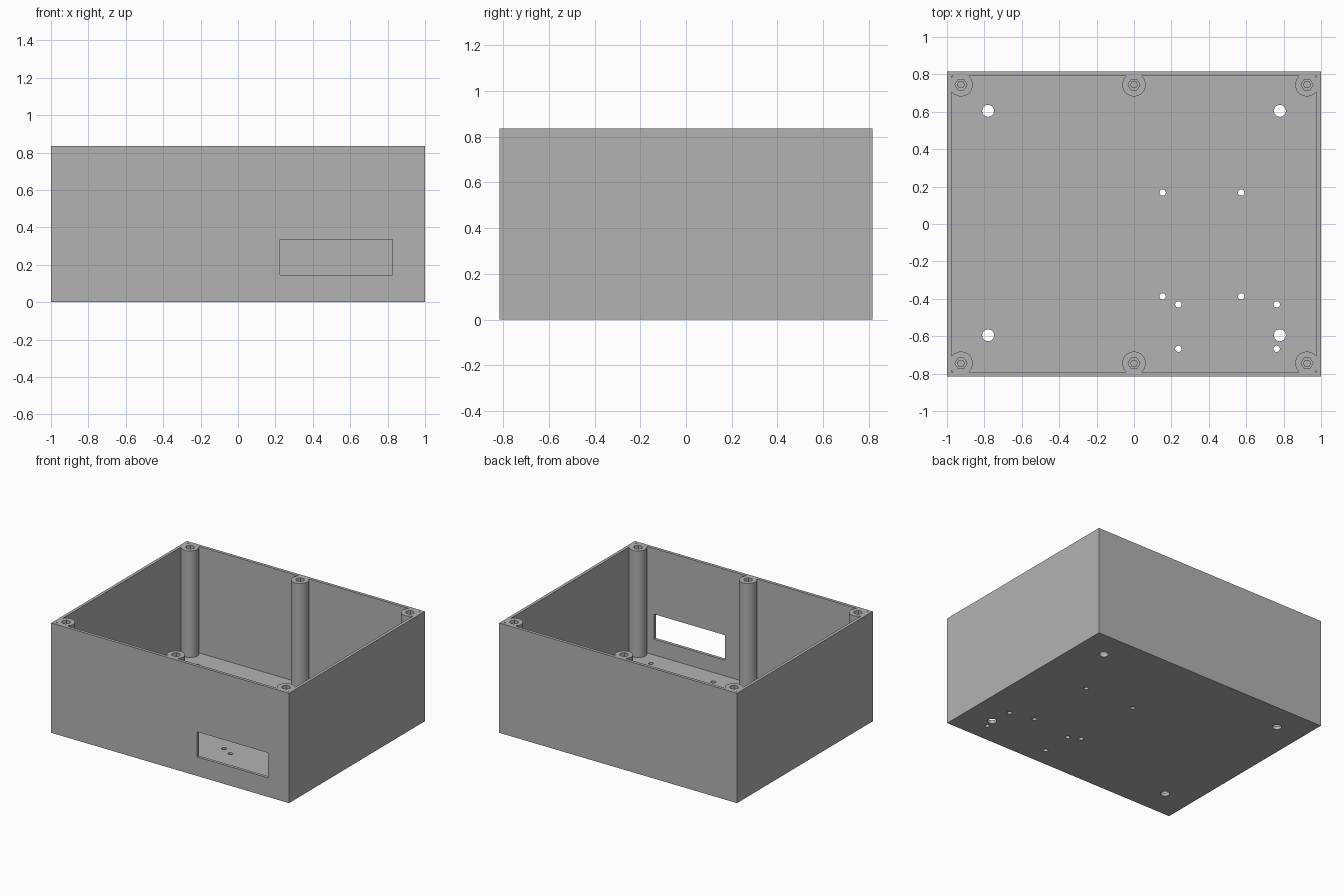
import bpy
import math

cube = bpy.data.objects.get("Cube")
if cube:
    bpy.data.objects.remove(cube, do_unlink=True)

WIDTH, DEPTH, HEIGHT = 2.0, 1.63, 0.835
WALL, FLOOR = 0.023, 0.025

grey = bpy.data.materials.new("plain grey")
grey.use_nodes = True
colour = (0.45, 0.45, 0.45, 1)
grey.diffuse_color = colour
grey.node_tree.nodes["Principled BSDF"].inputs["Base Color"].default_value = colour


def block(name, low, high):
    """Axis-aligned box between two corners."""
    bpy.ops.mesh.primitive_cube_add(size=1, location=[(a + b) / 2 for a, b in zip(low, high)])
    ob = bpy.context.object
    ob.name = name
    ob.scale = [b - a for a, b in zip(low, high)]
    bpy.ops.object.transform_apply(location=True, rotation=False, scale=True)
    ob.data.materials.append(grey)
    return ob


def rod(name, x, y, radius, low, high, sides=32):
    """Upright cylinder with a vertex on the x axis."""
    bpy.ops.mesh.primitive_cylinder_add(vertices=sides, radius=radius, depth=high - low,
                                        location=(x, y, (low + high) / 2),
                                        rotation=(0, 0, math.pi / 2))
    ob = bpy.context.object
    ob.name = name
    bpy.ops.object.transform_apply(location=True, rotation=True, scale=True)
    ob.data.materials.append(grey)
    return ob


def combine(target, tool, operation):
    """Apply a boolean and discard the tool."""
    tool.hide_render = True
    mod = target.modifiers.new("boolean", 'BOOLEAN')
    mod.operation = operation
    mod.solver = 'EXACT'
    mod.object = tool
    bpy.context.view_layer.objects.active = target
    bpy.ops.object.modifier_apply(modifier=mod.name)
    bpy.data.objects.remove(tool, do_unlink=True)


# Open-topped shell
hx, hy = WIDTH / 2, DEPTH / 2
box = block("enclosure", (-hx, -hy, 0), (hx, hy, HEIGHT))
combine(box, block("cavity", (-hx + WALL, -hy + WALL, FLOOR),
                   (hx - WALL, hy - WALL, HEIGHT + 0.1)), 'DIFFERENCE')

# Screw posts merged into the walls, with hexagonal nut pockets and screw bores
posts = [(x, y) for x in (-0.925, 0, 0.925) for y in (-0.745, 0.745)]
for x, y in posts:
    combine(box, rod("screw_post", x, y, 0.063, FLOOR / 2, HEIGHT), 'UNION')
for x, y in posts:
    combine(box, rod("nut_pocket", x, y, 0.032, HEIGHT - 0.04, HEIGHT + 0.1, 6), 'DIFFERENCE')
    combine(box, rod("screw_bore", x, y, 0.019, HEIGHT - 0.2, HEIGHT + 0.1, 6), 'DIFFERENCE')

# Front window
combine(box, block("window", (0.225, -hy - 0.1, 0.145), (0.825, -hy + 0.06, 0.335)), 'DIFFERENCE')

# Floor holes: corner mounts, then two board patterns
patterns = [
    (0.032, (-0.78, 0.78), (-0.595, 0.605)),
    (0.017, (0.153, 0.573), (-0.387, 0.168)),
    (0.017, (0.237, 0.763), (-0.43, -0.667)),
]
for radius, xs, ys in patterns:
    for x in xs:
        for y in ys:
            combine(box, rod("floor_hole", x, y, radius, -0.1, 0.1, 24), 'DIFFERENCE')

# Smooth the round surfaces, keep the edges sharp
bpy.ops.object.select_all(action='DESELECT')
box.select_set(True)
bpy.context.view_layer.objects.active = box
bpy.ops.object.shade_smooth_by_angle(angle=math.radians(30))
